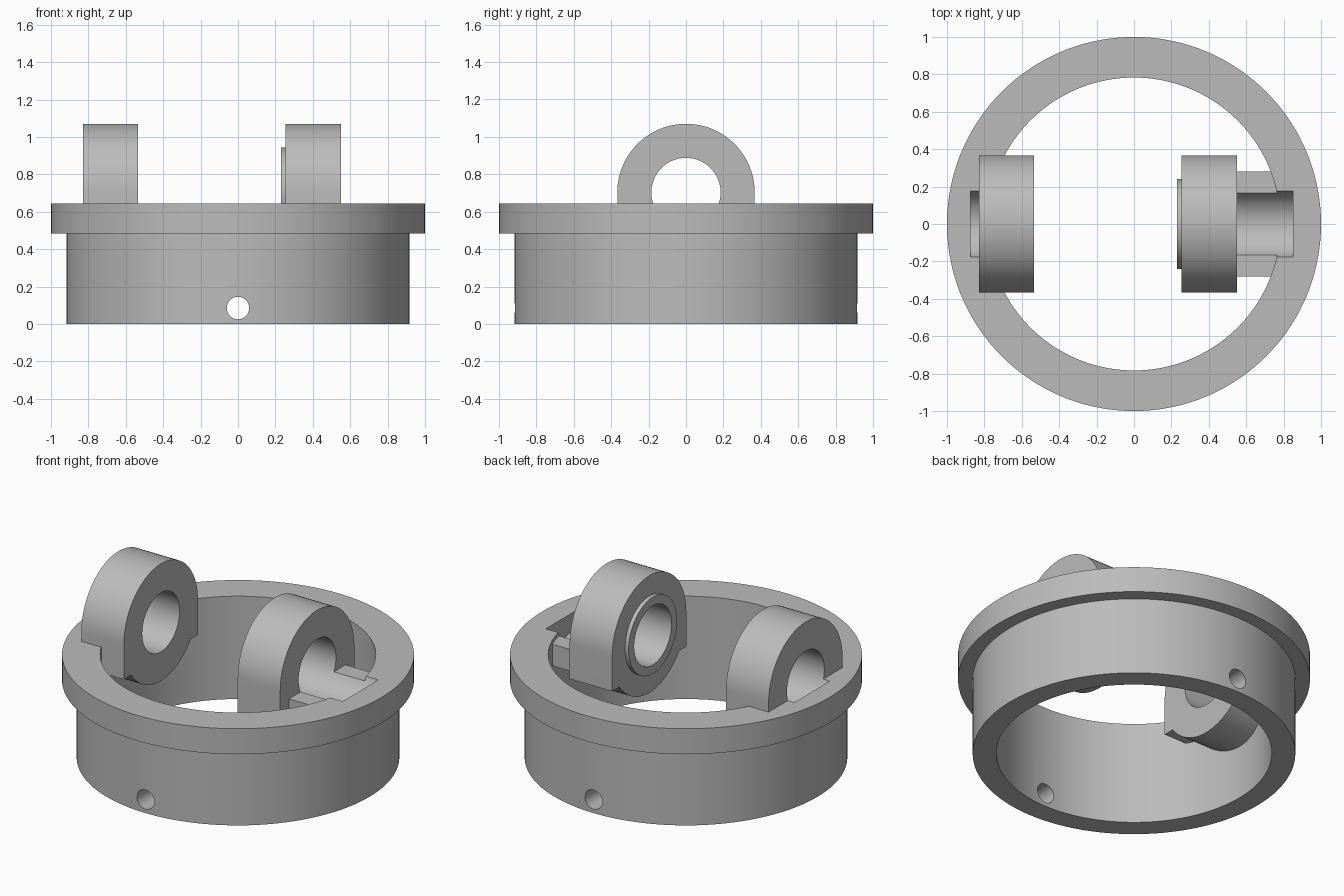
import bpy, bmesh, math
from mathutils import Matrix, Vector

cube = bpy.data.objects.get("Cube")
if cube:
    bpy.data.objects.remove(cube)

# Main dimensions
WALL_R, FLANGE_R, BORE_R = 0.917, 1.0, 0.783
FLANGE_Z, TOP_Z = 0.485, 0.645
LUG_R, SHAFT_R, AXIS_Z = 0.367, 0.185, 0.703

grey = bpy.data.materials.new("plain grey")
grey.use_nodes = True
colour = (0.5, 0.5, 0.5, 1)
grey.diffuse_color = colour
grey.node_tree.nodes["Principled BSDF"].inputs["Base Color"].default_value = colour


def finish(name, bm):
    """Turn a bmesh into a named object."""
    bmesh.ops.recalc_face_normals(bm, faces=bm.faces)
    mesh = bpy.data.meshes.new(name)
    bm.to_mesh(mesh)
    bm.free()
    mesh.materials.append(grey)
    obj = bpy.data.objects.new(name, mesh)
    bpy.context.collection.objects.link(obj)
    return obj


def extrude_x(name, outline, x0, x1):
    """Extrude a closed (y, z) outline along x."""
    bm = bmesh.new()
    face = bm.faces.new([bm.verts.new((x0, y, z)) for y, z in outline])
    new = bmesh.ops.extrude_face_region(bm, geom=[face])["geom"]
    verts = [v for v in new if isinstance(v, bmesh.types.BMVert)]
    bmesh.ops.translate(bm, verts=verts, vec=(x1 - x0, 0, 0))
    return finish(name, bm)


def arc(radius, start, end, steps):
    """Points of an arc about the shaft axis."""
    angles = [start + (end - start) * i / steps for i in range(steps + 1)]
    return [(radius * math.cos(a), AXIS_Z + radius * math.sin(a)) for a in angles]


def circle(radius):
    return arc(radius, 0, 2 * math.pi, 96)[:-1]


def cut(obj, cutter):
    mod = obj.modifiers.new("cut", 'BOOLEAN')
    mod.operation, mod.solver, mod.object = 'DIFFERENCE', 'EXACT', cutter
    bpy.context.view_layer.objects.active = obj
    bpy.ops.object.modifier_apply(modifier=mod.name)


# Flanged ring, turned from its wall section
bm = bmesh.new()
section = [(BORE_R, 0), (WALL_R, 0), (WALL_R, FLANGE_Z), (FLANGE_R, FLANGE_Z),
           (FLANGE_R, TOP_Z), (BORE_R, TOP_Z)]
verts = [bm.verts.new((r, 0, z)) for r, z in section]
edges = [bm.edges.new((verts[i - 1], v)) for i, v in enumerate(verts)]
bmesh.ops.spin(bm, geom=verts + edges, cent=(0, 0, 0), axis=(0, 0, 1),
               angle=2 * math.pi, steps=144, use_merge=True)
bmesh.ops.remove_doubles(bm, verts=bm.verts, dist=0.0001)
ring = finish("flanged_ring", bm)

# Bearing lugs: round eye with square shoulders down to the flange underside
drop = math.asin((AXIS_Z - FLANGE_Z) / LUG_R)
lug_outline = (arc(LUG_R, 0, math.pi, 48) + [(-LUG_R, FLANGE_Z)]
               + arc(LUG_R, math.pi + drop, 2 * math.pi - drop, 32)
               + [(LUG_R, FLANGE_Z)])
right_lug = extrude_x("right_lug", lug_outline, -0.83, -0.535)
left_lug = extrude_x("left_lug", lug_outline, 0.255, 0.55)
boss = extrude_x("lug_boss", circle(0.24), 0.23, 0.256)

# Bridge joining the inset lug to the ring
bridge = extrude_x("lug_bridge", [(-0.28, FLANGE_Z), (0.28, FLANGE_Z),
                                  (0.28, 0.62), (-0.28, 0.62)], 0.545, 0.79)

# Shaft bore through lugs, bridge and flange
shaft = extrude_x("shaft_cutter", circle(SHAFT_R), -0.875, 0.85)
for part in (ring, right_lug, left_lug, boss, bridge):
    cut(part, shaft)

# Cross hole low in the front and back walls
bm = bmesh.new()
bmesh.ops.create_cone(bm, cap_ends=True, segments=48, radius1=0.06, radius2=0.06,
                      depth=2.2, matrix=Matrix.Translation((0, 0, 0.085))
                      @ Matrix.Rotation(math.pi / 2, 4, 'X'))
pin = finish("pin_cutter", bm)
cut(ring, pin)
for helper in (shaft, pin):
    bpy.data.objects.remove(helper)

# Tiny tapered nibs at the top of the bore
nibs = []
for side, name in ((1, "back_nib"), (-1, "front_nib")):
    bm = bmesh.new()
    a, b, c, d = [bm.verts.new(Vector((x, side * y, z))) for x, y, z in
                  ((-0.51, 0.602, TOP_Z - 0.002), (-0.485, 0.617, TOP_Z - 0.002),
                   (-0.51, 0.62, TOP_Z - 0.002), (-0.5, 0.61, 0.55))]
    for tri in ((a, b, c), (a, b, d), (b, c, d), (c, a, d)):
        bm.faces.new(tri)
    nibs.append(finish(name, bm))

# Smooth the round faces, keep the edges crisp
for part in (ring, right_lug, left_lug, boss, bridge):
    bpy.ops.object.select_all(action='DESELECT')
    part.select_set(True)
    bpy.context.view_layer.objects.active = part
    bpy.ops.object.shade_smooth_by_angle(angle=math.radians(30))
